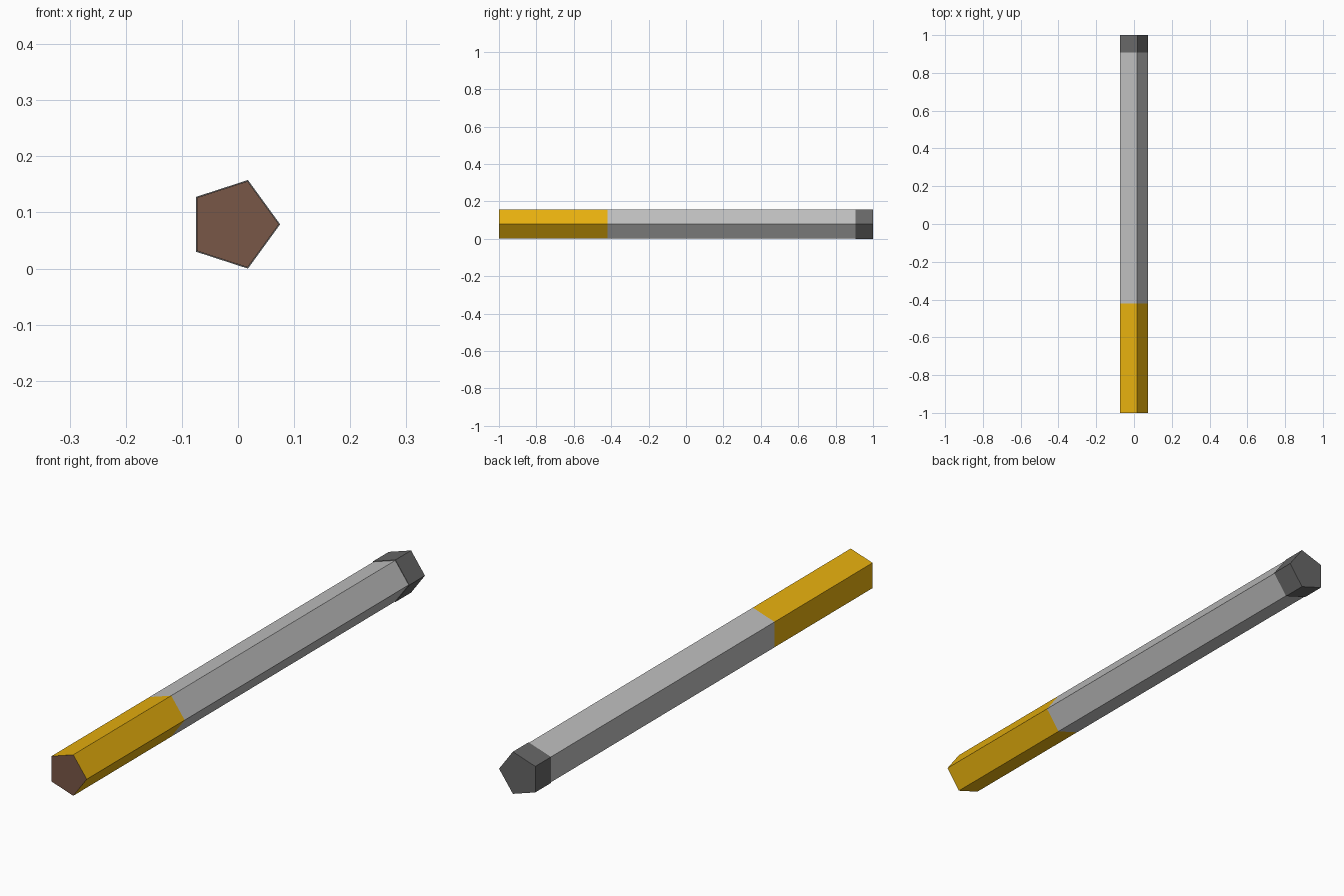
import bpy, bmesh, math

if "Cube" in bpy.data.objects:
    bpy.data.objects.remove(bpy.data.objects["Cube"])

R_CAP, R_BODY = 0.083, 0.0808
CX = R_CAP * (math.cos(math.pi / 5) - 1) / 2   # centres the pentagon width on x = 0
CZ = R_CAP * math.sin(math.radians(72))        # lowest corner rests on z = 0


def material(name, rgb):
    m = bpy.data.materials.new(name)
    lin = [(c / 255 / 12.92) if c < 11 else ((c / 255 + 0.055) / 1.055) ** 2.4 for c in rgb]
    m.diffuse_color = (*lin, 1)
    m.use_nodes = True
    m.node_tree.nodes["Principled BSDF"].inputs["Base Color"].default_value = m.diffuse_color
    return m


gold = material("gold", (232, 177, 14))
grey = material("light grey", (190, 190, 190))
dark = material("dark grey", (103, 103, 103))
brown = material("brown", (121, 87, 71))


def prism(name, radius, stations, mats):
    """Pentagonal bar along y; mats are side colours per section, then front end, back end."""
    bm = bmesh.new()
    rings = [[bm.verts.new((CX + radius * math.cos(i * math.tau / 5), y,
                            CZ + radius * math.sin(i * math.tau / 5))) for i in range(5)]
             for y in stations]
    n = len(stations) - 1
    for s in range(n):
        a, b = rings[s], rings[s + 1]
        for i in range(5):
            j = (i + 1) % 5
            bm.faces.new((a[i], a[j], b[j], b[i])).material_index = s
    bm.faces.new(rings[0]).material_index = n
    bm.faces.new(rings[-1]).material_index = n + 1
    bmesh.ops.recalc_face_normals(bm, faces=bm.faces)
    me = bpy.data.meshes.new(name)
    bm.to_mesh(me)
    bm.free()
    for m in mats:
        me.materials.append(m)
    ob = bpy.data.objects.new(name, me)
    bpy.context.collection.objects.link(ob)


# Bar with gold grip, grey shaft and brown front end
prism("shaft", R_BODY, (-1, -0.42, 0.99), (gold, grey, brown, grey))
# Slightly wider end cap
prism("end_cap", R_CAP, (0.907, 1), (dark, dark, dark))
